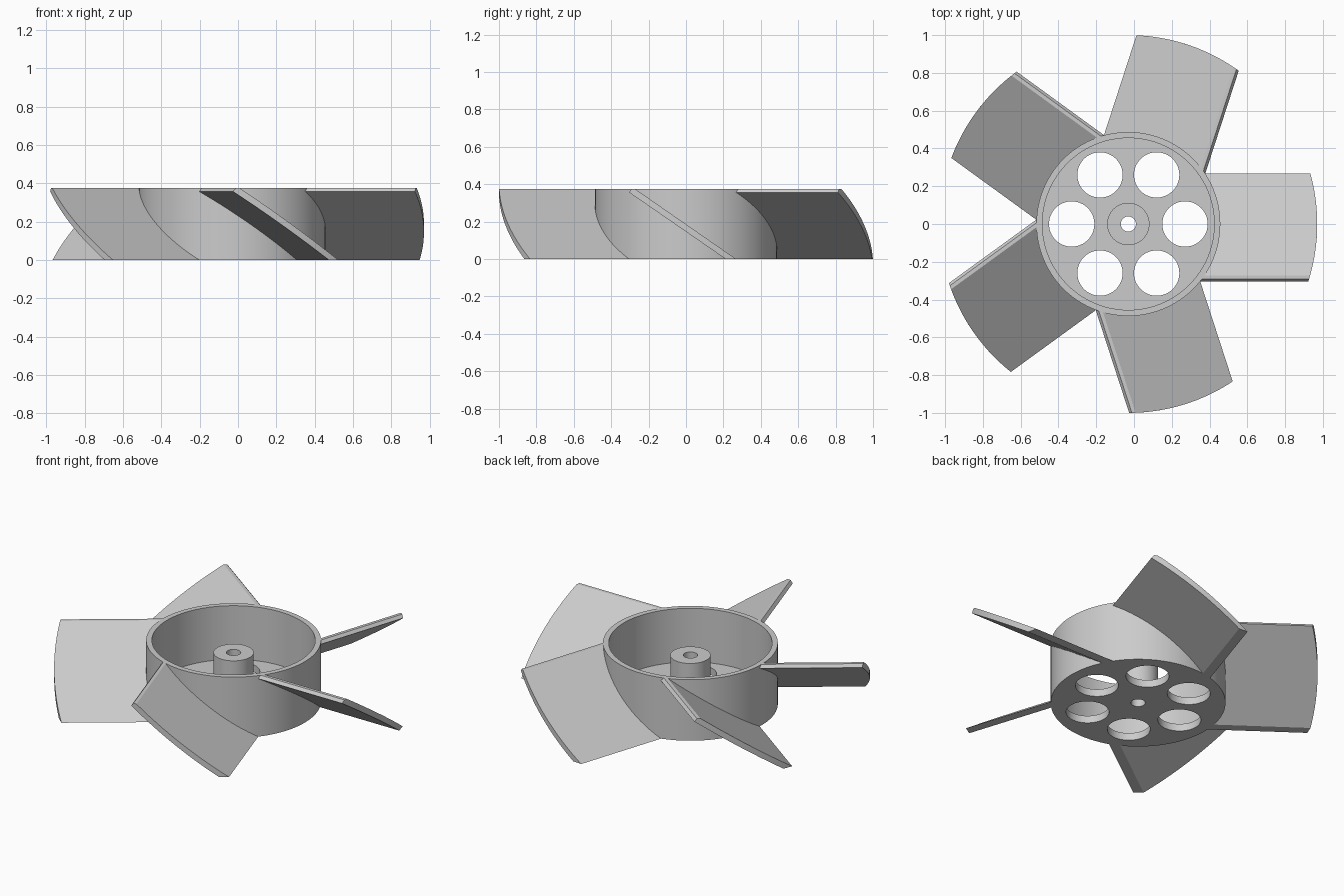
import bpy, bmesh, math
from mathutils import Matrix

if "Cube" in bpy.data.objects:
    bpy.data.objects.remove(bpy.data.objects["Cube"])

CX = -0.03          # hub axis
HEIGHT = 0.375
TIP_R = 1.0
ROOT_R = 0.472

grey = bpy.data.materials.new("plain grey")
grey.use_nodes = True
grey.diffuse_color = (0.6, 0.6, 0.6, 1)
grey.node_tree.nodes["Principled BSDF"].inputs["Base Color"].default_value = (0.6, 0.6, 0.6, 1)


def finish(bm, name):
    bmesh.ops.recalc_face_normals(bm, faces=bm.faces)
    mesh = bpy.data.meshes.new(name)
    bm.to_mesh(mesh)
    bm.free()
    mesh.materials.append(grey)
    obj = bpy.data.objects.new(name, mesh)
    bpy.context.collection.objects.link(obj)
    return obj


def select_only(obj):
    bpy.ops.object.select_all(action='DESELECT')
    obj.select_set(True)
    bpy.context.view_layer.objects.active = obj


def smooth(obj):
    select_only(obj)
    bpy.ops.object.shade_smooth_by_angle(angle=math.radians(25))


def lathe(profile, name, steps=96):
    bm = bmesh.new()
    rings = []
    for i in range(steps):
        a = math.tau * i / steps
        rings.append([bm.verts.new((CX + r * math.cos(a), r * math.sin(a), z)) for r, z in profile])
    n = len(profile)
    for i in range(steps):
        p, q = rings[i], rings[(i + 1) % steps]
        for j in range(n):
            k = (j + 1) % n
            bm.faces.new((p[j], q[j], q[k], p[k]))
    return finish(bm, name)


# Hub: open cup with floor and bored centre boss
hub = lathe([(0.04, 0), (0.487, 0), (0.487, HEIGHT), (0.455, HEIGHT),
             (0.455, 0.045), (0.112, 0.045), (0.112, 0.3), (0.04, 0.3)], "hub")

# Six round holes in the hub floor
bm = bmesh.new()
for i in range(6):
    a = math.radians(60 * i)
    bmesh.ops.create_cone(bm, cap_ends=True, segments=48, radius1=0.12, radius2=0.12, depth=0.2,
                          matrix=Matrix.Translation((CX + 0.3 * math.cos(a), 0.3 * math.sin(a), 0.02)))
cutter = finish(bm, "hole_cutter")
cutter.hide_render = True
select_only(hub)
cut = hub.modifiers.new("holes", 'BOOLEAN')
cut.operation = 'DIFFERENCE'
cut.solver = 'EXACT'
cut.object = cutter
bpy.ops.object.modifier_apply(modifier=cut.name)
bpy.data.objects.remove(cutter)
smooth(hub)


# Blade: slanted board, trimmed by the hub cylinder and the tip cylinder
def blade(index, steps=20):
    def line(a, b):
        return [(a[0] + (b[0] - a[0]) * t / steps, a[1] + (b[1] - a[1]) * t / steps)
                for t in range(steps + 1)]
    upper = line((-0.272, HEIGHT), (0.268, 0))
    lower = line((-0.305, 0.357), (0.212, 0))
    ring = upper + lower[::-1] + [(-0.291, HEIGHT)]
    n = len(ring)
    bm = bmesh.new()
    ends = [[bm.verts.new((math.sqrt(r * r - y * y), y, z)) for y, z in ring]
            for r in (ROOT_R, TIP_R)]
    for j in range(n):
        k = (j + 1) % n
        bm.faces.new((ends[0][j], ends[0][k], ends[1][k], ends[1][j]))
    for e in ends:
        for j in range(steps):
            bm.faces.new((e[j], e[j + 1], e[n - 3 - j], e[n - 2 - j]))
        bm.faces.new((e[0], e[n - 2], e[n - 1]))
    turn = Matrix.Translation((CX, 0, 0)) @ Matrix.Rotation(math.radians(72 * index), 4, 'Z')
    bmesh.ops.transform(bm, matrix=turn, verts=bm.verts)
    smooth(finish(bm, f"blade_{index + 1}"))


for i in range(5):
    blade(i)
